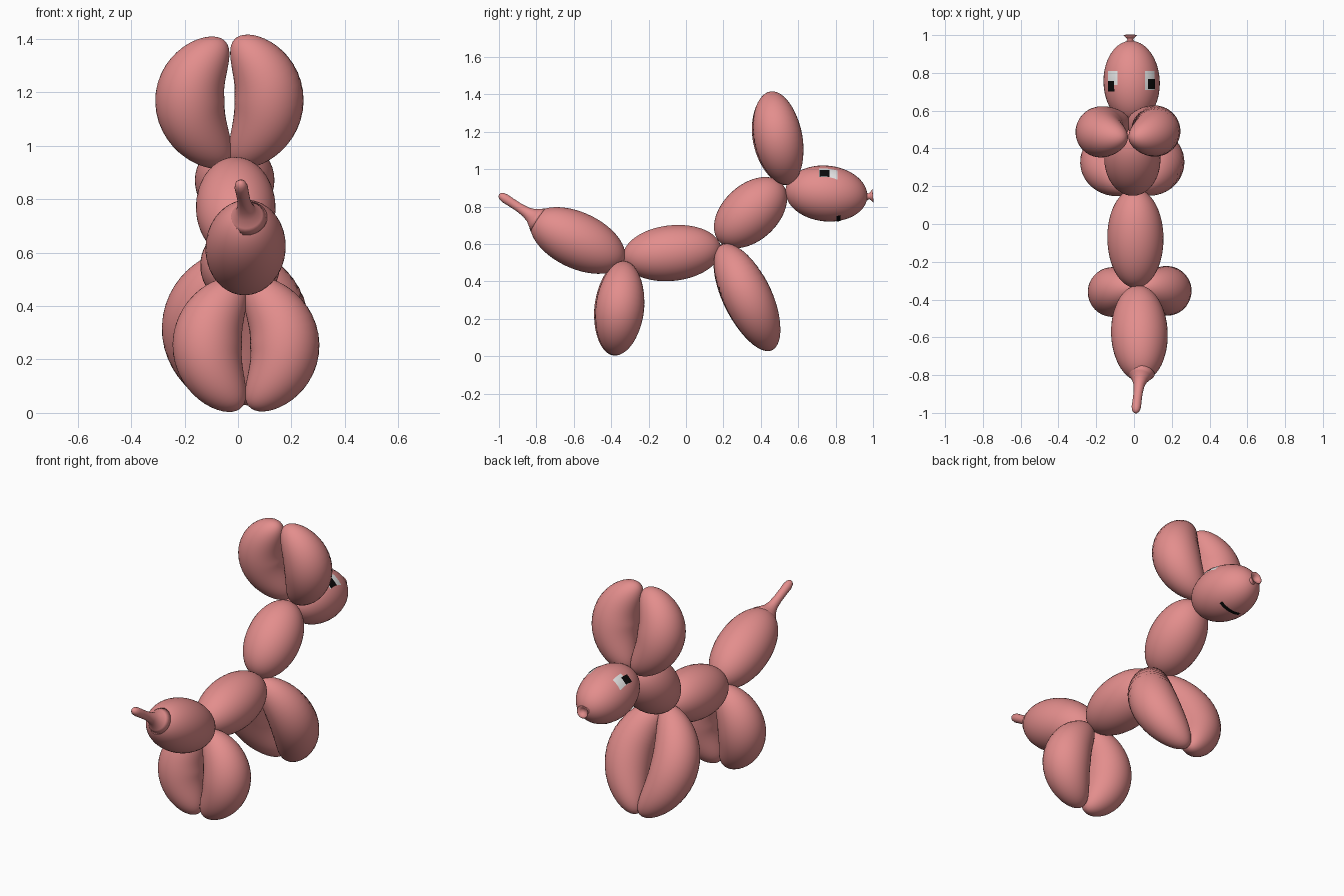
import bpy, bmesh, math
from mathutils import Vector
from mathutils.bvhtree import BVHTree

if "Cube" in bpy.data.objects:
    bpy.data.objects.remove(bpy.data.objects["Cube"])


def material(name, rgb):
    m = bpy.data.materials.new(name)
    m.diffuse_color = (*rgb, 1.0)
    m.use_nodes = True
    m.node_tree.nodes["Principled BSDF"].inputs["Base Color"].default_value = m.diffuse_color
    return m


PINK = material("balloon pink", (0.77, 0.27, 0.265))
WHITE = material("eye white", (0.8, 0.8, 0.8))
BLACK = material("ink black", (0.003, 0.003, 0.003))


def finish(name, bm, mat):
    me = bpy.data.meshes.new(name)
    bm.to_mesh(me)
    ob = bpy.data.objects.new(name, me)
    bpy.context.collection.objects.link(ob)
    me.materials.append(mat)
    me.polygons.foreach_set("use_smooth", [True] * len(me.polygons))
    return ob


def sweep(name, rings, mat=PINK, sides=40):
    """Skin a list of (centre, tangent, radius); both ends close to a point."""
    bm = bmesh.new()
    loops = []
    for c, t, r in rings[1:-1]:
        t = t.normalized()
        side = t.cross(Vector((0.31, 0.62, -0.72))).normalized()
        up = t.cross(side)
        loops.append([bm.verts.new(c + r * (math.cos(a) * side + math.sin(a) * up))
                      for a in (2 * math.pi * i / sides for i in range(sides))])
    first, last = bm.verts.new(rings[0][0]), bm.verts.new(rings[-1][0])
    for i in range(sides):
        j = (i + 1) % sides
        bm.faces.new((first, loops[0][j], loops[0][i]))
        bm.faces.new((last, loops[-1][i], loops[-1][j]))
        for a, b in zip(loops, loops[1:]):
            bm.faces.new((a[i], a[j], b[j], b[i]))
    bmesh.ops.recalc_face_normals(bm, faces=bm.faces)
    return finish(name, bm, mat)


def balloon(name, start, end, radius, mid=None, n=32):
    """Elliptical balloon along a straight or bent axis through mid."""
    a, b = Vector(start), Vector(end)
    centre, half = (a + b) / 2, (b - a) / 2
    bend = Vector(mid) - centre if mid else Vector((0, 0, 0))
    rings = []
    for k in range(n + 1):
        u = -math.cos(math.pi * k / n)
        rings.append((centre + half * u + bend * (1 - u * u),
                      half - bend * 2 * u,
                      radius * math.sqrt(max(0, 1 - u * u))))
    return sweep(name, rings)


def tube(name, start, end, profile):
    """Tube with (position 0-1, radius) profile along a straight axis."""
    a, d = Vector(start), Vector(end) - Vector(start)
    return sweep(name, [(a + d * f, d, r) for f, r in profile], sides=24)


# Straight balloons: body, neck, head, tail
balloon("body", (0.01, -0.337, 0.523), (0.005, 0.187, 0.58), 0.149)
balloon("neck", (-0.005, 0.178, 0.612), (-0.012, 0.512, 0.924), 0.149)
head = balloon("head", (-0.005, 0.532, 0.892), (-0.02, 0.969, 0.848), 0.149)
balloon("tail", (0.02, -0.333, 0.503), (0.037, -0.825, 0.735), 0.15)

# Uninflated tail tip and the tied nose knot
tube("tail_tip", (0.036, -0.785, 0.725), (0.008, -1.0, 0.865),
     [(0, 0), (0.02, 0.075), (0.1, 0.058), (0.2, 0.04), (0.32, 0.029), (0.5, 0.024),
      (0.7, 0.024), (0.85, 0.025), (0.94, 0.02), (0.985, 0.011), (1, 0)])
tube("nose_knot", (-0.02, 0.955, 0.853), (-0.02, 1.0, 0.857),
     [(0, 0), (0.05, 0.024), (0.3, 0.02), (0.5, 0.015), (0.75, 0.024), (0.98, 0.037),
      (1.0, 0.034), (0.8, 0.02), (0.6, 0.01), (0.6, 0)])

# Bent balloons: name, start, middle, end, radius
BENT = [
    ("left_ear", (-0.035, 0.545, 0.935), (-0.18, 0.487, 1.165), (-0.045, 0.455, 1.388), 0.13),
    ("right_ear", (-0.02, 0.545, 0.935), (0.116, 0.492, 1.17), (-0.015, 0.455, 1.396), 0.13),
    ("left_front_leg", (0.0, 0.195, 0.585), (-0.155, 0.325, 0.32), (-0.015, 0.455, 0.043), 0.13),
    ("right_front_leg", (0.005, 0.195, 0.585), (0.137, 0.328, 0.32), (0.0, 0.455, 0.043), 0.13),
    ("left_rear_leg", (0.02, -0.335, 0.49), (-0.115, -0.36, 0.255), (0.015, -0.385, 0.022), 0.13),
    ("right_rear_leg", (0.03, -0.33, 0.49), (0.175, -0.354, 0.255), (0.04, -0.382, 0.025), 0.13),
]
for name, start, mid, end, radius in BENT:
    balloon(name, start, end, radius, mid)

# Drawn-on face: thin patches laid on the head surface
tree = BVHTree.FromPolygons([v.co for v in head.data.vertices],
                            [p.vertices[:] for p in head.data.polygons])


def patch(name, x0, x1, y0, y1, sign, lift, mat, n=8):
    bm = bmesh.new()
    grid = []
    for i in range(n + 1):
        row = []
        for j in range(n + 1):
            origin = Vector((x0 + (x1 - x0) * i / n, y0 + (y1 - y0) * j / n, 0.87 + sign))
            hit, normal = tree.ray_cast(origin, Vector((0, 0, -sign)))[:2]
            row.append(bm.verts.new(hit + normal * lift))
        grid.append(row)
    for i in range(n):
        for j in range(n):
            q = (grid[i][j], grid[i + 1][j], grid[i + 1][j + 1], grid[i][j + 1])
            bm.faces.new(q if sign > 0 else q[::-1])
    finish(name, bm, mat)


patch("right_eye_white", 0.058, 0.108, 0.71, 0.81, 1, 0.002, WHITE)
patch("right_pupil", 0.072, 0.108, 0.715, 0.768, 1, 0.004, BLACK)
patch("left_eye_white", -0.135, -0.085, 0.735, 0.81, 1, 0.002, WHITE)
patch("left_pupil", -0.134, -0.102, 0.703, 0.758, 1, 0.004, BLACK)
patch("mouth", -0.055, 0.073, 0.805, 0.825, -1, 0.003, BLACK)
